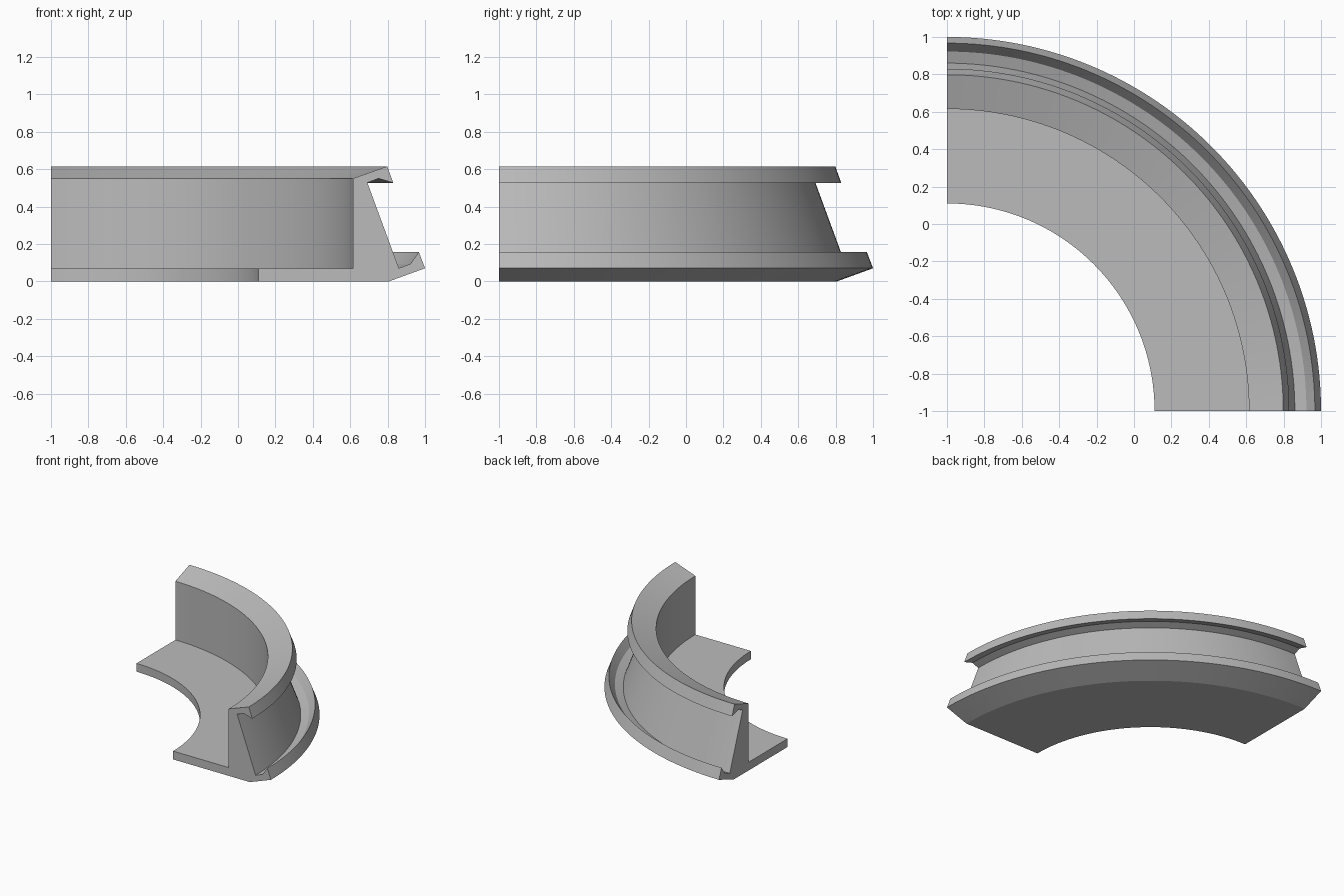
import bpy, bmesh, math
from mathutils import Vector

cube = bpy.data.objects.get("Cube")
if cube:
    bpy.data.objects.remove(cube, do_unlink=True)

grey = bpy.data.materials.new("plain_grey")
grey.use_nodes = True
color = (0.5, 0.5, 0.5, 1)
grey.diffuse_color = color
grey.node_tree.nodes["Principled BSDF"].inputs["Base Color"].default_value = color

# Cross-section (x, z) on the front end face
profile = [
    (0.11, 0), (0.808, 0), (1.0, 0.07),                # underside and flared rim
    (0.967, 0.157), (0.922, 0.093), (0.86, 0.07),      # lower groove
    (0.692, 0.527), (0.75, 0.55), (0.83, 0.527),       # sloped wall, upper groove
    (0.798, 0.615), (0.615, 0.55),                     # sloped top
    (0.615, 0.068), (0.11, 0.068),                     # inner wall and floor flange
]

# Sweep the section through a quarter turn about the corner axis
bm = bmesh.new()
start = bm.faces.new([bm.verts.new((x, -1, z)) for x, z in profile])
bmesh.ops.spin(bm, geom=[start] + start.edges[:] + start.verts[:],
               cent=Vector((-1, -1, 0)), axis=Vector((0, 0, 1)),
               angle=math.pi / 2, steps=64, use_duplicate=False)

# Make sure both ends are capped
bmesh.ops.remove_doubles(bm, verts=bm.verts[:], dist=0.0001)
bmesh.ops.holes_fill(bm, edges=[e for e in bm.edges if e.is_boundary], sides=0)
bmesh.ops.recalc_face_normals(bm, faces=bm.faces[:])

mesh = bpy.data.meshes.new("curved_rail_section")
bm.to_mesh(mesh)
bm.free()
mesh.materials.append(grey)
rail = bpy.data.objects.new("curved_rail_section", mesh)
bpy.context.collection.objects.link(rail)

bpy.ops.object.select_all(action="DESELECT")
rail.select_set(True)
bpy.context.view_layer.objects.active = rail
bpy.ops.object.shade_smooth_by_angle(angle=math.radians(15))
